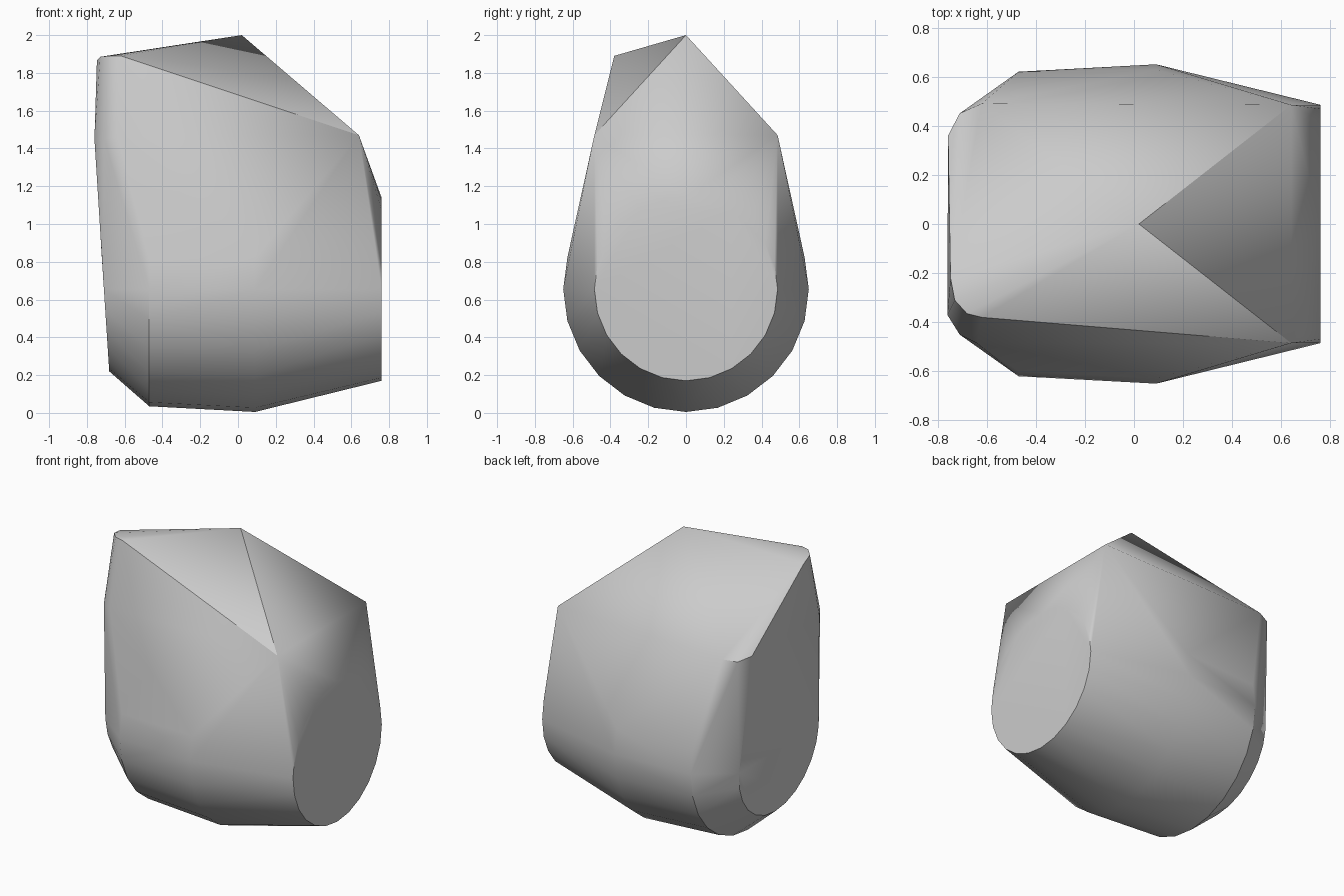
import bpy, bmesh, math

cube = bpy.data.objects.get("Cube")
if cube:
    bpy.data.objects.remove(cube, do_unlink=True)

SIDES = 24
AXIS_HEIGHT = 0.655


def ring(x, radius, lean=0.0):
    """Points of an upright circle facing along x, leaning with height."""
    points = []
    for i in range(SIDES):
        a = math.tau * i / SIDES
        rise = radius * math.sin(a)
        points.append((x - lean * rise, radius * math.cos(a), AXIS_HEIGHT + rise))
    return points


# Rounded lower body: circles along its length
points = ring(0.76, 0.485) + ring(0.09, 0.65)
points += ring(-0.47, 0.62) + ring(-0.71, 0.435, 0.065)

# Peak and the two matching shoulder corners
points.append((0.02, 0, 2.0))
points += [(0.64, side * 0.485, 1.47) for side in (-1, 1)]

# High, rounded front corner
points += [(-0.62, -0.38, 1.89), (-0.68, -0.365, 1.89),
           (-0.73, -0.31, 1.885), (-0.747, -0.22, 1.865)]
# Lower, rounded back corner
points += [(-0.62, 0.49, 1.44), (-0.71, 0.45, 1.43), (-0.757, 0.36, 1.45)]
# Rounded upright edge below the front corner
points += [(-0.64, -0.485, 1.46), (-0.71, -0.45, 1.45), (-0.76, -0.37, 1.45)]

# Wrap one tight skin around the points
bm = bmesh.new()
for p in points:
    bm.verts.new(p)
hull = bmesh.ops.convex_hull(bm, input=bm.verts)
unused = {g for g in hull["geom_interior"] + hull["geom_unused"]
          if isinstance(g, bmesh.types.BMVert)}
bmesh.ops.delete(bm, geom=list(unused), context='VERTS')
bmesh.ops.dissolve_limit(bm, angle_limit=math.radians(1),
                         verts=bm.verts, edges=bm.edges)
bmesh.ops.recalc_face_normals(bm, faces=bm.faces)
mesh = bpy.data.meshes.new("stone_body")
bm.to_mesh(mesh)
bm.free()
stone = bpy.data.objects.new("stone_body", mesh)
bpy.context.collection.objects.link(stone)

# Plain grey stone
grey = bpy.data.materials.new("stone_grey")
grey.use_nodes = True
colour = (0.6, 0.6, 0.6, 1)
grey.diffuse_color = colour
grey.node_tree.nodes["Principled BSDF"].inputs["Base Color"].default_value = colour
mesh.materials.append(grey)

# Smooth curved sides, crisp ridges
bpy.ops.object.select_all(action='DESELECT')
stone.select_set(True)
bpy.context.view_layer.objects.active = stone
bpy.ops.object.shade_smooth_by_angle(angle=math.radians(32))
